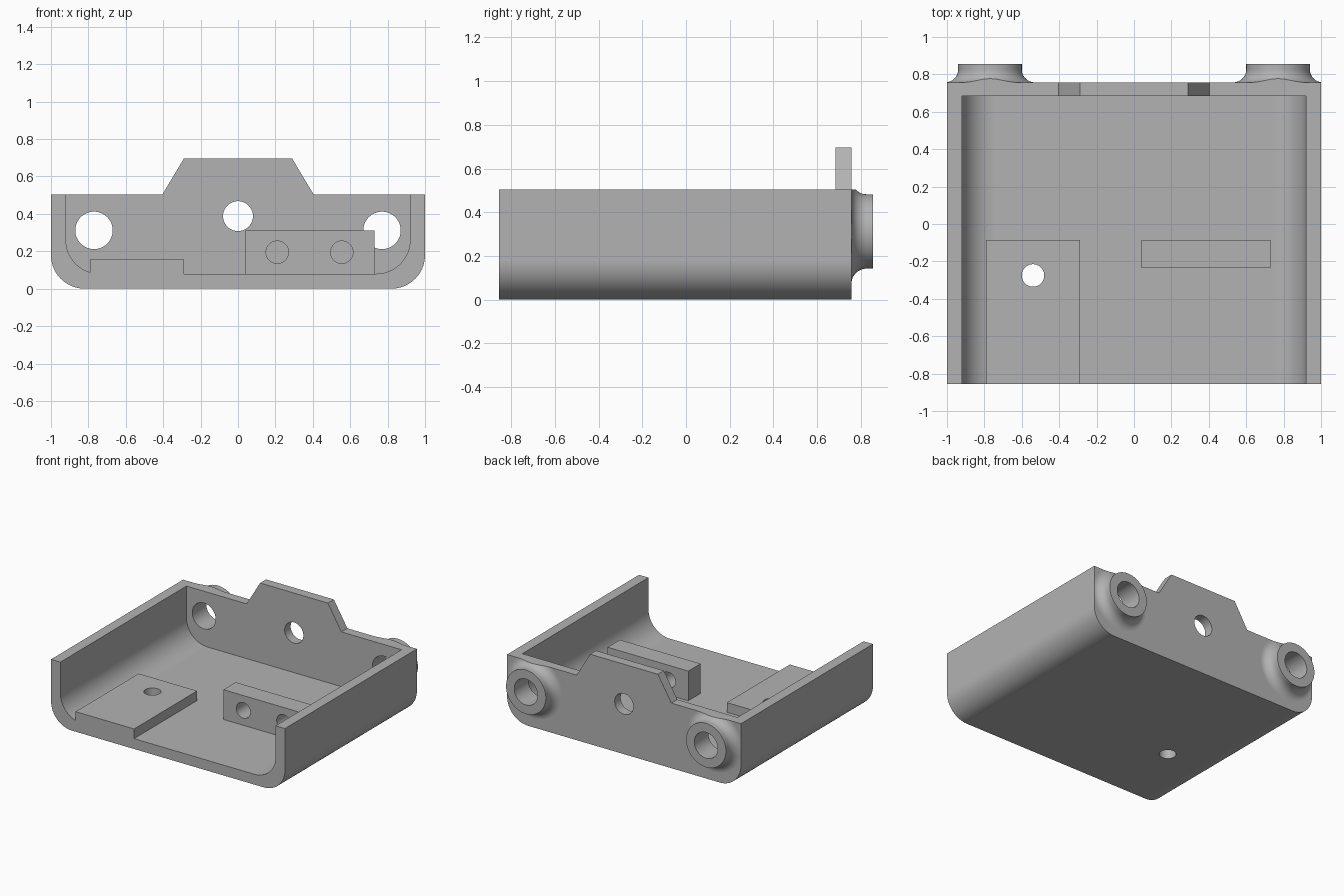
import bpy, bmesh, math
from mathutils import Vector

if "Cube" in bpy.data.objects:
    bpy.data.objects.remove(bpy.data.objects["Cube"])

grey = bpy.data.materials.new("plain grey")
grey.use_nodes = True
grey.diffuse_color = (0.45, 0.45, 0.45, 1)
grey.node_tree.nodes["Principled BSDF"].inputs["Base Color"].default_value = grey.diffuse_color

FRONT, BACK, INNER_BACK, BOSS_END = -0.855, 0.757, 0.684, 0.855
RIM, FLOOR, ROUND = 0.503, 0.08, 0.18


def make(name, bm):
    bmesh.ops.recalc_face_normals(bm, faces=bm.faces)
    mesh = bpy.data.meshes.new(name)
    bm.to_mesh(mesh)
    bm.free()
    mesh.materials.append(grey)
    ob = bpy.data.objects.new(name, mesh)
    bpy.context.collection.objects.link(ob)
    return ob


def prism(name, profile, y0, y1):
    """Extrude an (x, z) outline along y."""
    bm = bmesh.new()
    face = bm.faces.new([bm.verts.new((x, y0, z)) for x, z in profile])
    ext = bmesh.ops.extrude_face_region(bm, geom=[face])["geom"]
    moved = [v for v in ext if isinstance(v, bmesh.types.BMVert)]
    bmesh.ops.translate(bm, verts=moved, vec=(0, y1 - y0, 0))
    return make(name, bm)


def box(name, x0, x1, y0, y1, z0, z1):
    return prism(name, [(x0, z0), (x1, z0), (x1, z1), (x0, z1)], y0, y1)


def lathe(name, x, z, profile, steps=64):
    """Spin a closed-ended (radius, y) profile around the y direction."""
    bm = bmesh.new()
    rings = []
    for r, y in profile:
        rings.append([bm.verts.new((x + r * math.cos(a), y, z + r * math.sin(a)))
                      for a in (math.tau * i / steps for i in range(steps))])
    for a, b in zip(rings, rings[1:]):
        for i in range(steps):
            j = (i + 1) % steps
            bm.faces.new((a[i], a[j], b[j], b[i]))
    bm.faces.new(rings[0])
    bm.faces.new(rings[-1])
    return make(name, bm)


def combine(ob, other, operation):
    mod = ob.modifiers.new("combine", "BOOLEAN")
    mod.operation, mod.object, mod.solver = operation, other, "EXACT"
    bpy.context.view_layer.objects.active = ob
    bpy.ops.object.modifier_apply(modifier=mod.name)
    bpy.data.objects.remove(other)


def drill(ob, x, z, r, y0, y1):
    combine(ob, lathe("drill", x, z, [(r, y0), (r, y1)]), "DIFFERENCE")


def trough(half, bottom, top_points, steps=16):
    """Outline with two rounded lower corners, closed by the given top points."""
    right = []
    for i in range(steps + 1):
        a = math.pi / 2 * i / steps
        right.append((half - ROUND + ROUND * math.sin(a), bottom + ROUND - ROUND * math.cos(a)))
    right += top_points
    return right + [(-x, z) for x, z in reversed(right)]


# Blank with two flared screw bosses on its back
tray = box("tray", -1.2, 1.2, FRONT, BACK, -0.2, 1)
flare = 0.07
boss_profile = [(0.24, BACK - 0.04)]
for i in range(13):
    a = math.pi / 2 * i / 12
    boss_profile.append((0.24 - flare * math.sin(a), BACK + flare - flare * math.cos(a)))
boss_profile.append((0.17, BOSS_END))
for side in (-1, 1):
    combine(tray, lathe("boss", side * 0.77, 0.312, boss_profile), "UNION")

# Trim to the rounded outline with the raised back tab
outline = trough(1, 0, [(1, RIM), (0.405, RIM), (0.29, 0.695)])
combine(tray, prism("outline", outline, -1, 1), "INTERSECT")

# Hollow the inside, leaving the raised pad on the floor
cavity = prism("cavity", trough(0.92, FLOOR, [(0.92, 1)]), -1, INNER_BACK)
combine(cavity, box("pad", -0.79, -0.29, -1.2, -0.085, -0.1, 0.155), "DIFFERENCE")
combine(tray, cavity, "DIFFERENCE")

# Back wall holes
for x, z, r in ((-0.77, 0.312, 0.1), (0.77, 0.312, 0.1), (0, 0.388, 0.08)):
    drill(tray, x, z, r, INNER_BACK - 0.1, 1)

# Vertical hole through the pad and floor
pin = lathe("pin", 0, 0, [(0.06, -0.3), (0.06, 0.3)])
pin.rotation_euler.x = math.pi / 2
pin.location = Vector((-0.54, -0.275, 0.1))
bpy.context.view_layer.update()
combine(tray, pin, "DIFFERENCE")

# Upright block with two cross holes
block = box("drilled_block", 0.04, 0.73, -0.235, -0.085, FLOOR - 0.01, 0.31)
for x in (0.21, 0.555):
    drill(block, x, 0.195, 0.06, -0.4, 0.1)

# Smooth rounded surfaces, keep flat faces crisp
for ob in (tray, block):
    bpy.ops.object.select_all(action="DESELECT")
    ob.select_set(True)
    bpy.context.view_layer.objects.active = ob
    bpy.ops.object.shade_smooth_by_angle(angle=math.radians(30))
    weighted = ob.modifiers.new("flat face normals", "WEIGHTED_NORMAL")
    weighted.keep_sharp = True
